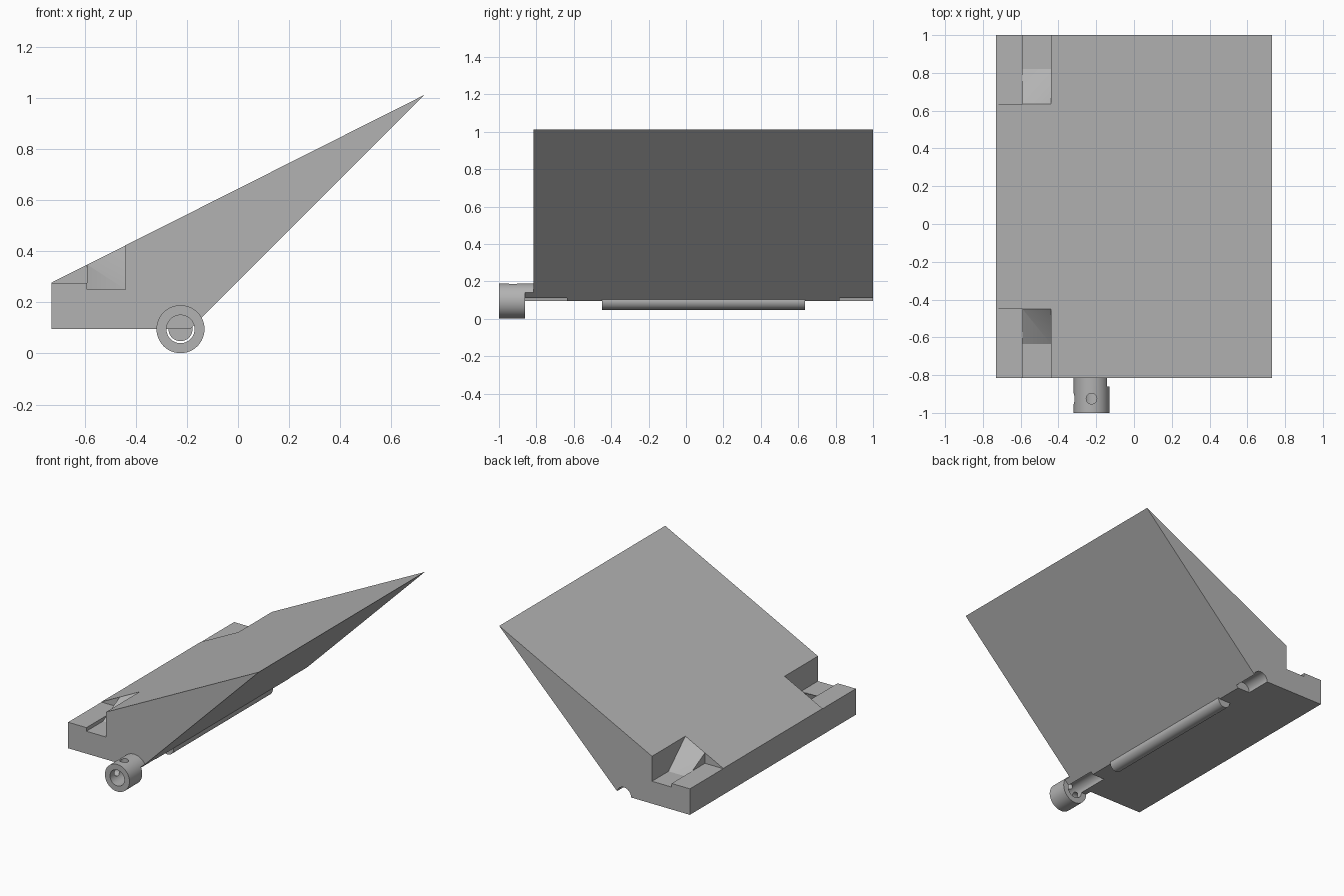
import bpy, bmesh, math
from mathutils import Matrix, Vector

if "Cube" in bpy.data.objects:
    bpy.data.objects.remove(bpy.data.objects["Cube"])

Y0, Y1 = -0.815, 1.0            # ends of the wedge
YM = (Y0 + Y1) / 2              # its mirror plane
AX, AZ = -0.225, 0.095          # hinge axis

grey = bpy.data.materials.new("plain_grey")
grey.diffuse_color = (0.45, 0.45, 0.45, 1)
grey.use_nodes = True
grey.node_tree.nodes["Principled BSDF"].inputs["Base Color"].default_value = grey.diffuse_color


def finish(name, bm):
    bmesh.ops.recalc_face_normals(bm, faces=bm.faces[:])
    me = bpy.data.meshes.new(name)
    bm.to_mesh(me)
    bm.free()
    ob = bpy.data.objects.new(name, me)
    bpy.context.collection.objects.link(ob)
    me.materials.append(grey)
    return ob


def prism(name, profile, y0, y1):
    """Extrude an x-z profile along y."""
    bm = bmesh.new()
    face = bm.faces.new([bm.verts.new((x, y0, z)) for x, z in profile])
    ext = bmesh.ops.extrude_face_region(bm, geom=[face])["geom"]
    bmesh.ops.translate(bm, vec=(0, y1 - y0, 0),
                        verts=[v for v in ext if isinstance(v, bmesh.types.BMVert)])
    return finish(name, bm)


def rod(name, r, start, end, sides=48):
    start, end = Vector(start), Vector(end)
    d = end - start
    mat = Matrix.Translation((start + end) / 2) @ d.to_track_quat('Z', 'Y').to_matrix().to_4x4()
    bm = bmesh.new()
    bmesh.ops.create_cone(bm, cap_ends=True, segments=sides, radius1=r, radius2=r,
                          depth=d.length, matrix=mat)
    return finish(name, bm)


def boolean(ob, other, op='DIFFERENCE'):
    m = ob.modifiers.new(op.lower(), 'BOOLEAN')
    m.operation, m.solver, m.object = op, 'EXACT', other
    bpy.context.view_layer.objects.active = ob
    bpy.ops.object.modifier_apply(modifier=m.name)


def discard(*obs):
    for o in obs:
        bpy.data.objects.remove(o)


def box(x0, x1, y0, y1, z0, z1):
    return prism("cutter", [(x0, z0), (x1, z0), (x1, z1), (x0, z1)], y0, y1)


def ramp_cutter(side):
    """Space above the twisted ramp that closes the inner end of a corner notch."""
    bm = bmesh.new()
    verts = []
    for y, zl, zr in ((YM + side * 0.5425, 0.348, 0.423), (YM + side * 0.7275, 0.25, 0.25)):
        verts += [bm.verts.new(p) for p in ((-0.59, y, zl), (-0.44, y, zr),
                                           (-0.44, y, 1.0), (-0.59, y, 1.0))]
    a, b = verts[:4], verts[4:]
    bm.faces.new(a)
    bm.faces.new(b)
    bm.faces.new((a[0], a[1], b[1]))
    bm.faces.new((a[0], b[1], b[0]))
    for i in (1, 2, 3):
        j = (i + 1) % 4
        bm.faces.new((a[i], a[j], b[j], b[i]))
    return finish("cutter", bm)


# Wedge body
outline = [(-0.73, AZ), (-0.73, 0.277), (0.73, 1.012), (-0.187, AZ)]
body = prism("wedge_body", outline, Y0, Y1)

# Corner notches: shelf, lower floor and ramp, at both ends
for s in (-1, 1):
    far = YM + s * 1.0
    mid, near = YM + s * 0.7275, YM + s * 0.5425
    cuts = [box(-0.8, -0.59, min(near, far), max(near, far), 0.275, 1.0),
            box(-0.59, -0.44, min(mid, far), max(mid, far), 0.25, 1.0),
            ramp_cutter(s)]
    for c in cuts:
        boolean(body, c)
    discard(*cuts)

# Hinge grooves in the lower corner
for y0, y1 in ((-1.1, -0.635), (0.82, 1.1)):
    c = rod("cutter", 0.055, (AX, y0, AZ), (AX, y1, AZ))
    boolean(body, c)
    discard(c)

# Hinge barrel along the middle
barrel = rod("hinge_barrel", 0.047, (AX, -0.45, AZ), (AX, 0.635, AZ))

# Bored collar, with a neck trimmed to the wedge outline
collar = rod("collar", 0.094, (AX, -1.0, AZ), (AX, -0.86, AZ))
neck = rod("collar_neck", 0.094, (AX, -0.86, AZ), (AX, Y0, AZ))
trim = prism("cutter", outline, -0.95, -0.7)
boolean(neck, trim, 'INTERSECT')
bore = rod("cutter", 0.055, (AX, -1.1, AZ), (AX, -0.7, AZ))
boolean(neck, bore)
boolean(collar, bore)
discard(trim, bore)

# Two set-screw holes, from the top and from the left
for end in ((AX, -0.925, 0.3), (-0.45, -0.925, AZ)):
    c = rod("cutter", 0.028, (AX, -0.925, AZ), end, 24)
    boolean(collar, c)
    discard(c)

for ob in (body, barrel, collar, neck):
    bpy.ops.object.select_all(action='DESELECT')
    ob.select_set(True)
    bpy.context.view_layer.objects.active = ob
    bpy.ops.object.shade_smooth_by_angle(angle=math.radians(25))
